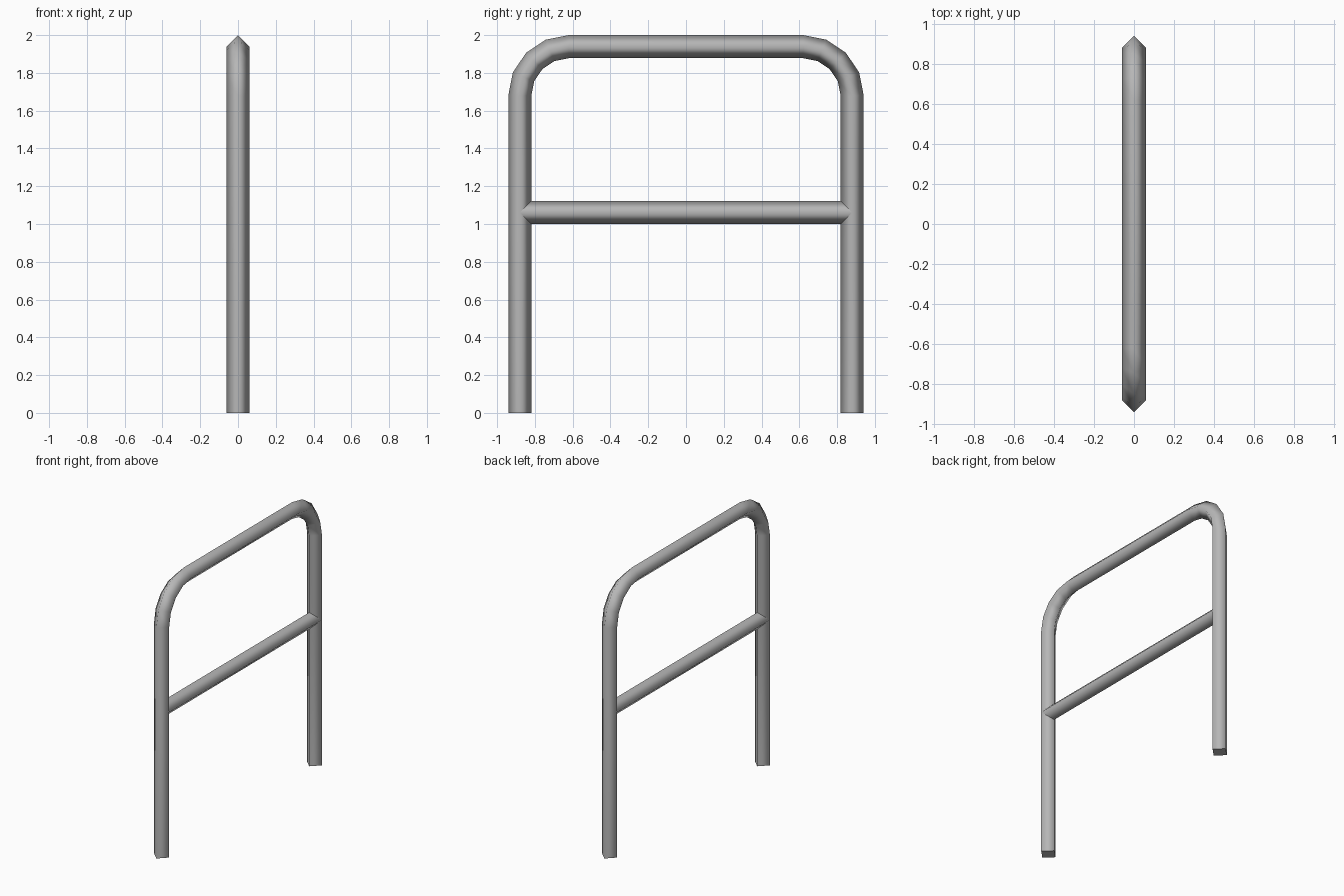
import bpy
import bmesh
from math import cos, sin, pi
from mathutils import Vector

cube = bpy.data.objects.get("Cube")
if cube:
    bpy.data.objects.remove(cube, do_unlink=True)

RADIUS = 0.061    # tube half-diagonal
HALF_SPAN = 0.88  # leg centre line
TOP = 2 - RADIUS  # top rail centre line
BEND = 0.26       # bend radius of the corners
STEPS = 4         # segments per bend
RAIL_Z = 1.06     # middle rail height

steel = bpy.data.materials.new("grey steel")
steel.use_nodes = True
colour = (0.47, 0.47, 0.47, 1)
steel.diffuse_color = colour
steel.node_tree.nodes["Principled BSDF"].inputs["Base Color"].default_value = colour


def tube(name, path):
    """Sweep a four-sided tube along (y, z, direction angle) stations."""
    bm = bmesh.new()
    rings = []
    for y, z, a in path:
        centre = Vector((0, y, z))
        side = Vector((RADIUS, 0, 0))
        out = Vector((0, -sin(a), cos(a))) * RADIUS
        rings.append([bm.verts.new(centre + d) for d in (side, out, -side, -out)])
    for r, s in zip(rings, rings[1:]):
        for i in range(4):
            j = (i + 1) % 4
            bm.faces.new((r[i], r[j], s[j], s[i])).smooth = True
    # Flat end caps with crisp borders
    for ring in (rings[0], rings[-1]):
        cap = bm.faces.new(ring)
        for edge in cap.edges:
            edge.smooth = False
    bmesh.ops.recalc_face_normals(bm, faces=bm.faces)
    mesh = bpy.data.meshes.new(name)
    bm.to_mesh(mesh)
    bm.free()
    mesh.materials.append(steel)
    obj = bpy.data.objects.new(name, mesh)
    bpy.context.collection.objects.link(obj)
    return obj


# Bent hoop: up one leg, round two corners, down the other leg
path = [(-HALF_SPAN, 0, pi / 2)]
for sign, start in ((-1, pi / 2), (1, 0)):
    for k in range(STEPS + 1):
        a = start - k * pi / 2 / STEPS
        path.append((sign * (HALF_SPAN - BEND) - BEND * sin(a),
                     TOP - BEND + BEND * cos(a), a))
path.append((HALF_SPAN, 0, -pi / 2))
tube("bent_hoop", path)

# Middle rail running between the leg centre lines
tube("middle_rail", [(-HALF_SPAN, RAIL_Z, 0), (HALF_SPAN, RAIL_Z, 0)])
